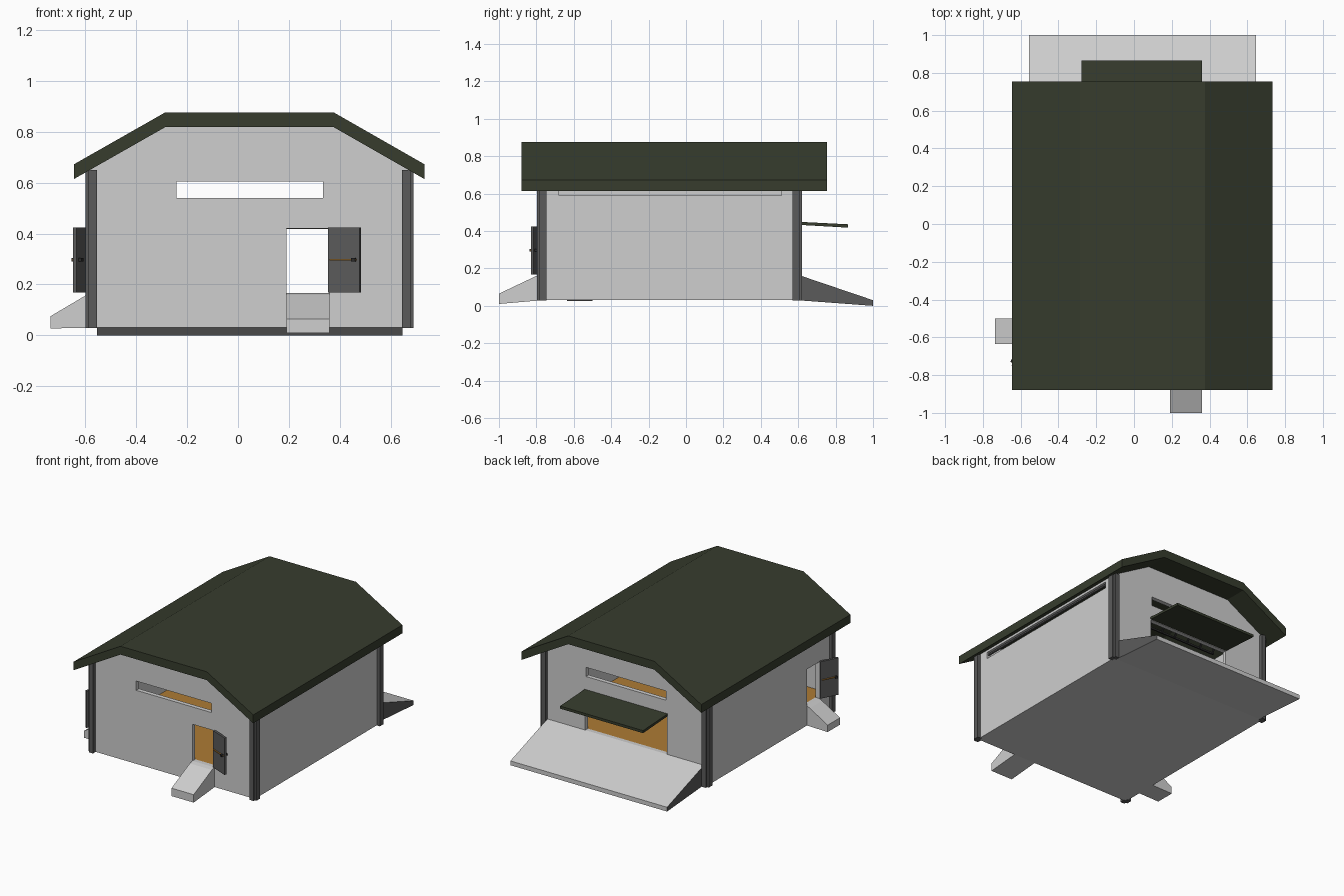
import bpy, bmesh, math
from mathutils import Matrix, Vector

if "Cube" in bpy.data.objects:
    bpy.data.objects.remove(bpy.data.objects["Cube"])

def mat(name, rgb):
    m = bpy.data.materials.new(name)
    m.diffuse_color = (*rgb, 1)
    m.use_nodes = True
    m.node_tree.nodes["Principled BSDF"].inputs["Base Color"].default_value = m.diffuse_color
    return m

WALL = mat("pale_grey", (0.62, 0.62, 0.62))
DARK = mat("dark_grey", (0.105, 0.105, 0.105))
ROOF = mat("dark_green", (0.038, 0.046, 0.027))
WOOD = mat("ochre_wood", (0.42, 0.2, 0.035))
METAL = mat("near_black", (0.025, 0.025, 0.025))

def prism(name, pts, axis, lo, hi, m):
    """Extrude a 2D outline along x (pts are y,z) or y (pts are x,z)."""
    bm = bmesh.new()
    def v(p, d):
        return bm.verts.new((d, p[0], p[1]) if axis == 'x' else (p[0], d, p[1]))
    a = [v(p, lo) for p in pts]
    b = [v(p, hi) for p in pts]
    n = len(pts)
    bm.faces.new(a)
    bm.faces.new(b)
    for i in range(n):
        bm.faces.new((a[i], a[(i + 1) % n], b[(i + 1) % n], b[i]))
    bmesh.ops.recalc_face_normals(bm, faces=bm.faces)
    me = bpy.data.meshes.new(name)
    bm.to_mesh(me)
    bm.free()
    me.materials.append(m)
    ob = bpy.data.objects.new(name, me)
    bpy.context.collection.objects.link(ob)
    return ob

def box(name, x0, x1, y0, y1, z0, z1, m):
    return prism(name, [(x0, z0), (x1, z0), (x1, z1), (x0, z1)], 'y', y0, y1, m)

CX, CY = 0.045, -0.088          # building centre
XL, XR, YF, YB = -0.578, 0.668, -0.77, 0.596
T = 0.03                        # wall thickness
FLOOR = 0.16

# Roof: folded slab with vertical thickness
top = [(-0.645, 0.672), (-0.286, 0.876), (0.376, 0.876), (0.733, 0.672)]
drop = 0.058
prism("roof", top + [(x, z - drop) for x, z in reversed(top)], 'y', -0.88, 0.754, ROOF)

# Wall shell: gabled solid, hollowed and pierced
def gable(x0, x1, z0, lift):
    e = 0.614 + lift + (x0 + 0.645) * 0.568
    return [(x0, z0), (x1, z0), (x1, e), (0.376, 0.818 + lift), (-0.286, 0.818 + lift), (x0, e)]

walls = prism("walls", gable(XL, XR, 0.03, 0.01), 'y', YF, YB, WALL)
cutters = [
    prism("cut_room", gable(XL + T, XR - T, FLOOR, 0.05), 'y', YF + T, YB - T, WALL),
    box("cut_front_door", 0.19, 0.357, YF - .1, YF + .1, 0.166, 0.42, WALL),
    box("cut_front_window", -0.242, 0.334, YF - .1, YF + .1, 0.54, 0.604, WALL),
    box("cut_side_door", XL - .1, XL + .1, -0.635, -0.5, 0.166, 0.42, WALL),
    box("cut_back_hatch", -0.272, 0.357, YB - .1, YB + .1, 0.166, 0.43, WALL),
    box("cut_back_window", -0.265, 0.35, YB - .1, YB + .1, 0.54, 0.604, WALL),
    box("cut_side_window", XR - .1, XR + .1, -0.68, 0.51, 0.59, 0.635, WALL),
]
for c in cutters:
    mod = walls.modifiers.new(c.name, 'BOOLEAN')
    mod.operation = 'DIFFERENCE'
    mod.solver = 'EXACT'
    mod.object = c
    c.hide_render = True
    c.hide_set(True)

box("floor_boards", XL + T, XR - T, YF + T, YB - T, FLOOR - 0.004, FLOOR + 0.004, WOOD)

# Notched corner posts, one outline reflected to all four corners
for sx in (-1, 1):
    for sy in (-1, 1):
        def bx(n, a, b, c, d):
            xs = sorted((CX + sx * a, CX + sx * b))
            ys = sorted((CY + sy * c, CY + sy * d))
            return box(n, *xs, *ys, 0.028, 0.65, DARK)
        bx("corner_post_side", 0.615, 0.645, 0.657, 0.695)
        bx("corner_post_end", 0.600, 0.632, 0.677, 0.709)

# Entry ramps
prism("front_ramp", [(YF, 0.03), (YF, 0.166), (-0.8, 0.16), (-1.0, 0.065), (-1.0, 0.01)],
      'x', 0.19, 0.36, WALL)
prism("side_ramp", [(XL, 0.03), (XL, 0.166), (-0.6, 0.156), (-0.737, 0.075), (-0.737, 0.027)],
      'y', -0.635, -0.5, WALL)
ramp = prism("back_ramp", [(YB, 0.03), (YB, 0.167), (1.0, 0.03), (1.0, 0.0)],
             'x', -0.555, 0.647, WALL)
ramp.data.materials.append(DARK)
for f in ramp.data.polygons:    # dark cheeks
    if abs(f.normal.x) > 0.9:
        f.material_index = 1

# Hatch canopy propped open over the back opening
prism("hatch_canopy", [(YB - .01, 0.434), (YB - .01, 0.45), (0.866, 0.436), (0.866, 0.418)],
      'x', -0.277, 0.36, ROOF)

# Open doors: built along +x from the hinge, then turned
def door(name, hinge, angle, width, side):
    parts = [
        box(name + "_leaf", 0, width, -0.008, 0.008, 0.168, 0.424, DARK),
        box(name + "_bar", 0.01, width - 0.012, side * 0.012 - .004, side * 0.012 + .004,
            0.294, 0.3, WOOD),
        box(name + "_handle", width - 0.03, width - 0.014, -0.022, 0.022, 0.29, 0.304, METAL),
    ]
    for o in parts:
        o.matrix_world = Matrix.Translation(Vector((*hinge, 0))) @ Matrix.Rotation(angle, 4, 'Z')

door("front_door", (0.357, YF - 0.002), math.radians(-22), 0.133, -1)
door("side_door", (XL - 0.004, -0.636), math.radians(-90 - 27), 0.13, -1)

# Grille bars folded inward below the back window
for i in range(6):
    x = -0.24 + i * 0.106
    prism("window_bar", [(0.566, 0.538), (0.566, 0.525), (0.5, 0.44), (0.494, 0.45)],
          'x', x - 0.005, x + 0.005, METAL)
box("bar_rail", -0.25, 0.3, 0.492, 0.502, 0.438, 0.45, METAL)

# Rail in the high side window
box("side_window_rail", XR - 0.02, XR - 0.008, -0.68, 0.51, 0.617, 0.627, DARK)
